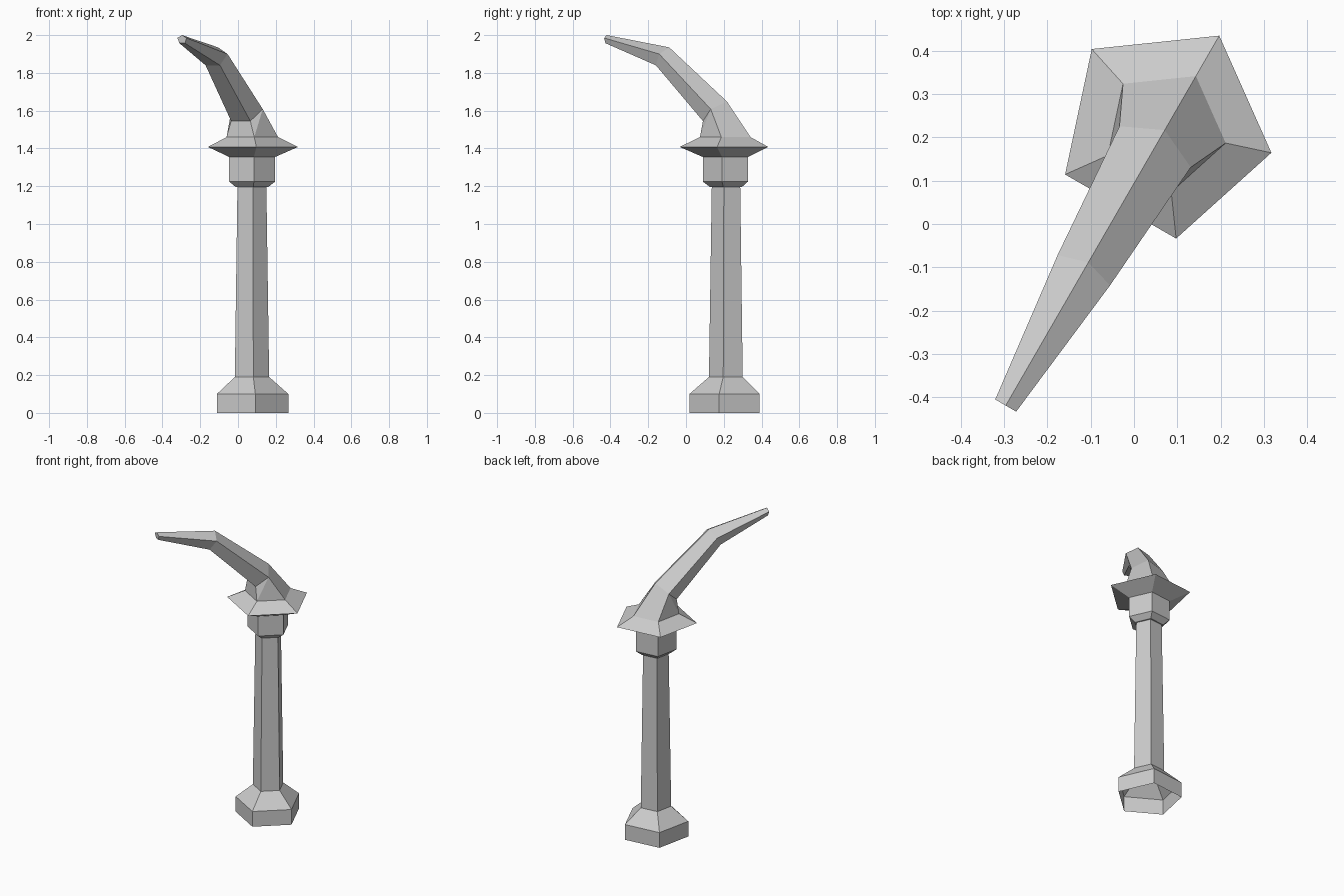
import bpy, bmesh
from math import radians, sin, cos
from mathutils import Vector

if "Cube" in bpy.data.objects:
    bpy.data.objects.remove(bpy.data.objects["Cube"], do_unlink=True)

SIDES = 5
CENTRE = Vector((0.071, 0.217, 0))
AXIS = Vector((cos(radians(60)), sin(radians(60)), 0))   # points away from the horn tip
SIDE = Vector((AXIS.y, -AXIS.x, 0))

stone = bpy.data.materials.new("plain grey")
stone.use_nodes = True
grey = (0.6, 0.6, 0.6, 1)
stone.diffuse_color = grey
stone.node_tree.nodes["Principled BSDF"].inputs["Base Color"].default_value = grey


def pentagon(radius, z):
    """Level ring whose first corner lies on the axis."""
    turns = [radians(72 * i) for i in range(SIDES)]
    return [CENTRE + AXIS * radius * cos(t) - SIDE * radius * sin(t) + Vector((0, 0, z))
            for t in turns]


def horn_ring(ridge, shoulder, belly):
    """Mirrored ring: ridge is (along, z), the others are (along, half width, z)."""
    def at(u, w, z):
        return CENTRE + AXIS * u + SIDE * w + Vector((0, 0, z))
    (su, sw, sz), (bu, bw, bz) = shoulder, belly
    return [at(ridge[0], 0, ridge[1]), at(su, -sw, sz), at(bu, -bw, bz),
            at(bu, bw, bz), at(su, sw, sz)]


def loft(name, rings, cap_end=False, fold_first=False):
    bm = bmesh.new()
    loops = [[bm.verts.new(p) for p in ring] for ring in rings]
    for level, (low, high) in enumerate(zip(loops, loops[1:])):
        for i in range(SIDES):
            j = (i + 1) % SIDES
            if fold_first and level == 0 and i in (1, 3):
                # fold the twisted panels between shoulder and belly
                if i == 1:
                    bm.faces.new((low[i], low[j], high[i]))
                    bm.faces.new((low[j], high[j], high[i]))
                else:
                    bm.faces.new((low[i], low[j], high[j]))
                    bm.faces.new((low[i], high[j], high[i]))
            else:
                bm.faces.new((low[i], low[j], high[j], high[i]))
    if cap_end:
        bm.faces.new(loops[-1])
    mesh = bpy.data.meshes.new(name)
    bm.to_mesh(mesh)
    bm.free()
    mesh.materials.append(stone)
    obj = bpy.data.objects.new(name, mesh)
    bpy.context.collection.objects.link(obj)
    return obj


def turned(name, profile):
    return loft(name, [pentagon(r, z) for r, z in profile])


# Open-bottomed foot, tapered shaft, collar and flared guard
turned("foot", [(0.2, 0), (0.2, 0.1), (0.096, 0.19)])
turned("shaft", [(0.096, 0.19), (0.081, 1.195)])
turned("collar", [(0.081, 1.195), (0.09, 1.195), (0.129, 1.225), (0.129, 1.355)])
turned("guard", [(0.129, 1.355), (0.252, 1.408), (0.144, 1.46)])

# Curved horn tapering to a blunt tip
loft("horn", [
    pentagon(0.144, 1.46),
    horn_ring((0, 1.648), (-0.0445, 0.095, 1.608), (-0.113, 0.0587, 1.545)),
    horn_ring((-0.353, 1.935), (-0.374, 0.07, 1.9), (-0.409, 0.044, 1.84)),
    horn_ring((-0.735, 2.0), (-0.735, 0.028, 1.985), (-0.733, 0.017, 1.957)),
], cap_end=True, fold_first=True)
